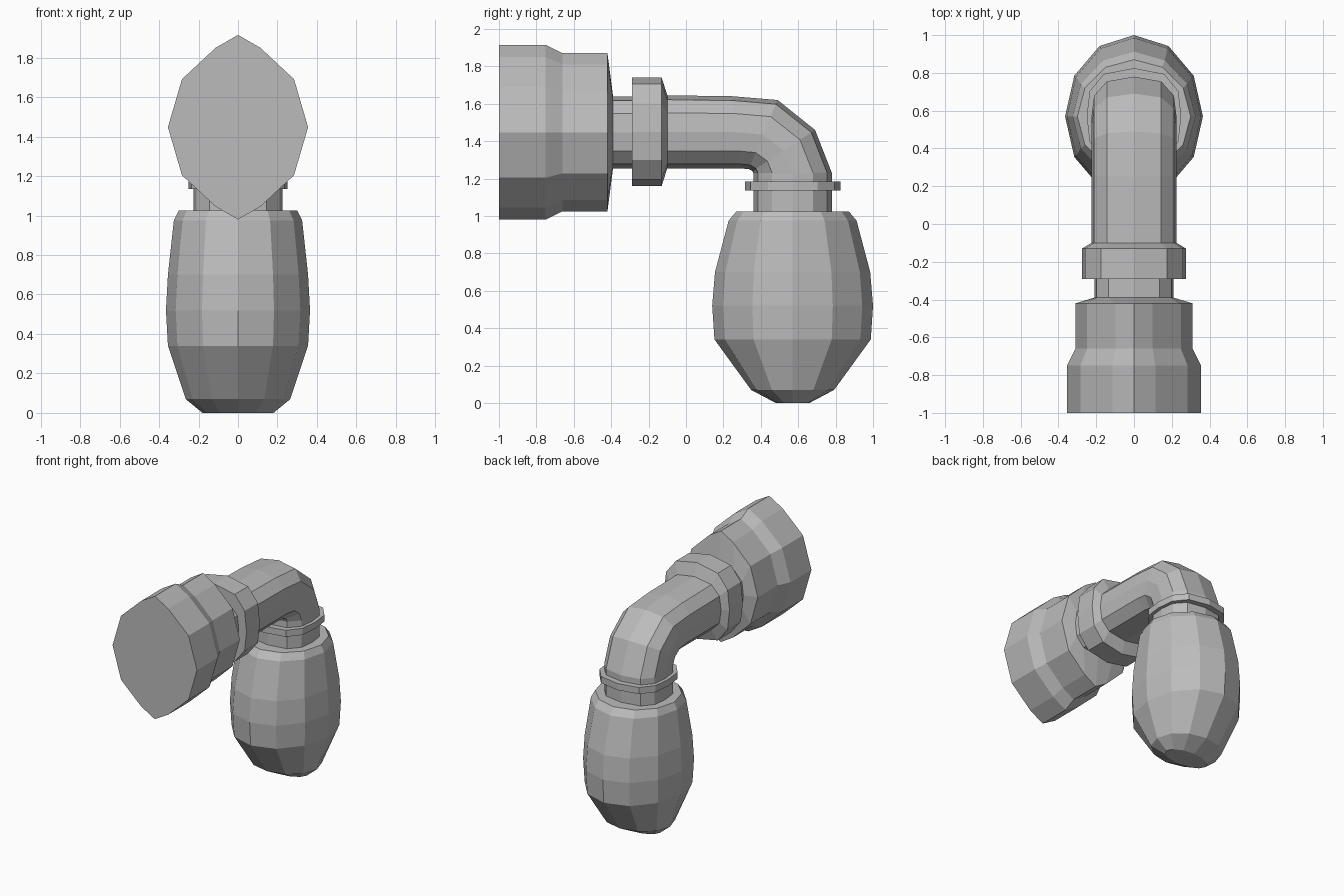
import bpy, bmesh, math
from mathutils import Vector

if "Cube" in bpy.data.objects:
    bpy.data.objects.remove(bpy.data.objects["Cube"])

grey = bpy.data.materials.new("plain grey")
grey.diffuse_color = (0.5, 0.5, 0.5, 1)
grey.use_nodes = True
grey.node_tree.nodes["Principled BSDF"].inputs["Base Color"].default_value = grey.diffuse_color


def mirrored(quarter):
    """Twelve-point section from a quarter: (0,1) ... (1,0)."""
    q = quarter
    right = q + [(x, -z) for x, z in reversed(q[:-1])]
    return right + [(-x, z) for x, z in reversed(right[1:-1])]


ROUND = mirrored([(math.sin(math.radians(a)), math.cos(math.radians(a))) for a in (0, 30, 60)] + [(1, 0)])
BOXY = mirrored([(0, 1), (0.64, 0.88), (0.94, 0.52), (1, 0)])
CAP = mirrored([(0, 1), (0.32, 0.86), (0.8, 0.52), (1, 0)])


def ring(section, half_x, a, b):
    """Section whose upright axis runs from b to a, given as (y, z)."""
    a, b = Vector((0, *a)), Vector((0, *b))
    mid, up = (a + b) / 2, (a - b) / 2
    return [mid + up * v + Vector((half_x * u, 0, 0)) for u, v in section]


def loft(name, rings, cap_start=False, cap_end=False):
    bm = bmesh.new()
    loops = [[bm.verts.new(p) for p in r] for r in rings]
    for r, s in zip(loops, loops[1:]):
        for i in range(len(r)):
            j = (i + 1) % len(r)
            bm.faces.new((r[i], r[j], s[j], s[i]))
    if cap_start:
        bm.faces.new(loops[0])
    if cap_end:
        bm.faces.new(loops[-1])
    bmesh.ops.recalc_face_normals(bm, faces=bm.faces)
    # open tubes: make sure the wall faces outward
    f = max(bm.faces, key=lambda g: g.calc_center_median().x)
    if f.normal.x < 0:
        bmesh.ops.reverse_faces(bm, faces=bm.faces)
    me = bpy.data.meshes.new(name)
    bm.to_mesh(me)
    bm.free()
    me.materials.append(grey)
    ob = bpy.data.objects.new(name, me)
    bpy.context.collection.objects.link(ob)
    return ob


def along_y(section, y, half_x, top, bottom):
    return ring(section, half_x, (y, top), (y, bottom))


def along_z(section, z, half_x, half_y):
    return ring(section, half_x, (0.57 + half_y, z), (0.57 - half_y, z))


# Wide stepped socket at the front
loft("socket", [
    along_y(CAP, -1.0, 0.355, 1.915, 0.98),
    along_y(CAP, -0.75, 0.355, 1.915, 0.98),
    along_y(CAP, -0.66, 0.31, 1.87, 1.025),
    along_y(CAP, -0.42, 0.31, 1.87, 1.025),
    along_y(BOXY, -0.39, 0.21, 1.64, 1.255)], cap_start=True)

# Narrow neck and raised collar
loft("collar", [
    along_y(BOXY, -0.39, 0.21, 1.64, 1.255),
    along_y(BOXY, -0.29, 0.21, 1.64, 1.255),
    along_y(BOXY, -0.29, 0.275, 1.74, 1.16),
    along_y(BOXY, -0.13, 0.275, 1.74, 1.16),
    along_y(BOXY, -0.10, 0.225, 1.645, 1.255)])

# Horizontal pipe with the bend down
loft("elbow_pipe", [
    along_y(BOXY, -0.10, 0.225, 1.645, 1.255),
    ring(BOXY, 0.225, (0.25, 1.64), (0.29, 1.255)),
    ring(BOXY, 0.225, (0.49, 1.62), (0.335, 1.25)),
    ring(BOXY, 0.225, (0.69, 1.46), (0.355, 1.24)),
    along_z(BOXY, 1.23, 0.225, 0.21)])

# Upright neck with its thin flange
loft("neck_flange", [along_z(BOXY, z, hx, hy) for z, hx, hy in (
    (1.23, 0.225, 0.21), (1.185, 0.225, 0.21), (1.185, 0.25, 0.255),
    (1.135, 0.25, 0.255), (1.135, 0.225, 0.21), (1.025, 0.225, 0.21))])

# Barrel-shaped bulb, closed at the bottom
loft("bulb", [along_z(BOXY, 1.025, 0.225, 0.21)] + [along_z(ROUND, z, hx, hy) for z, hx, hy in (
    (1.025, 0.30, 0.30), (0.975, 0.325, 0.342), (0.70, 0.355, 0.415),
    (0.52, 0.365, 0.43), (0.34, 0.355, 0.418), (0.07, 0.265, 0.222),
    (0.0, 0.18, 0.09))], cap_end=True)
